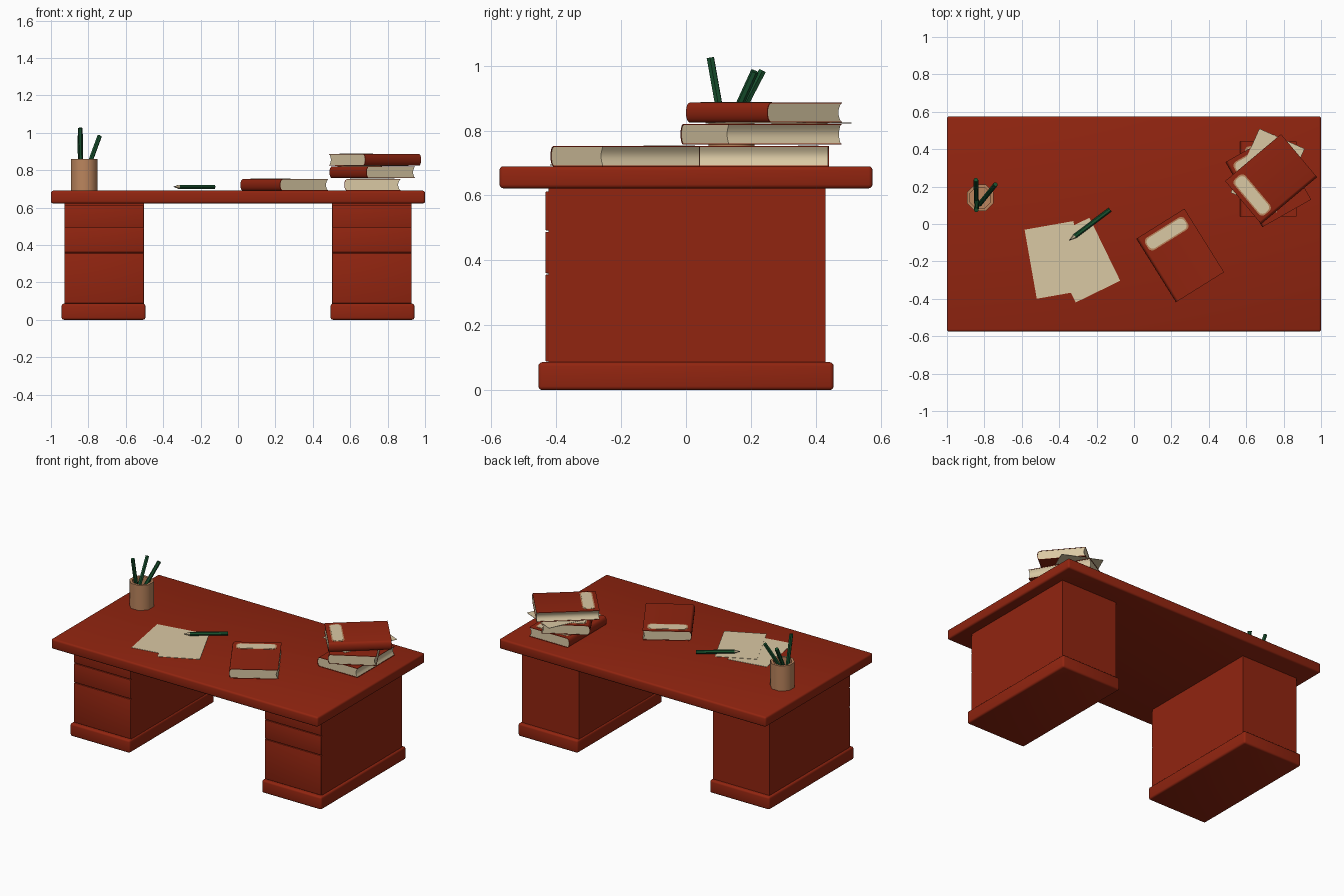
import bpy, bmesh, math
from mathutils import Vector, Matrix

if "Cube" in bpy.data.objects:
    bpy.data.objects.remove(bpy.data.objects["Cube"])


def material(name, rgb):
    m = bpy.data.materials.new(name)
    m.diffuse_color = (*rgb, 1)
    m.use_nodes = True
    m.node_tree.nodes["Principled BSDF"].inputs["Base Color"].default_value = m.diffuse_color
    return m


RED = material("red_wood", (0.285, 0.018, 0.005))
CREAM = material("cream_paper", (0.70, 0.58, 0.37))
TAN = material("tan_wood", (0.50, 0.235, 0.11))
GREEN = material("dark_green", (0.009, 0.084, 0.028))
LEAD = material("dark_lead", (0.02, 0.02, 0.02))


def finish(name, bm, mats, matrix=None, smooth=None):
    bmesh.ops.recalc_face_normals(bm, faces=bm.faces)
    me = bpy.data.meshes.new(name)
    bm.to_mesh(me)
    bm.free()
    for m in mats:
        me.materials.append(m)
    ob = bpy.data.objects.new(name, me)
    bpy.context.collection.objects.link(ob)
    if matrix:
        ob.matrix_world = matrix
    if smooth:
        bpy.context.view_layer.objects.active = ob
        ob.select_set(True)
        bpy.ops.object.shade_smooth_by_angle(angle=math.radians(smooth))
        ob.select_set(False)
    return ob


def box(name, lo, hi, mat, bevel=0.0, matrix=None):
    lo, hi = Vector(lo), Vector(hi)
    bm = bmesh.new()
    bmesh.ops.create_cube(bm, size=1)
    for v in bm.verts:
        v.co = (lo + hi) / 2 + Vector(a * b for a, b in zip(v.co, hi - lo))
    if bevel:
        bmesh.ops.bevel(bm, geom=bm.edges[:], offset=bevel, segments=3,
                        profile=0.5, affect='EDGES')
    return finish(name, bm, [mat], matrix, 40 if bevel else None)


def extrude(name, points, depth, mat, matrix, axis='Y'):
    """Prism from a closed 2D profile, centred along the extrusion axis."""
    bm = bmesh.new()
    if axis == 'Y':
        vs = [bm.verts.new((x, -depth / 2, z)) for x, z in points]
        step = Vector((0, depth, 0))
    else:
        vs = [bm.verts.new((x, y, 0)) for x, y in points]
        step = Vector((0, 0, depth))
    face = bm.faces.new(vs)
    ext = bmesh.ops.extrude_face_region(bm, geom=[face])
    bmesh.ops.translate(bm, vec=step,
                        verts=[g for g in ext['geom'] if isinstance(g, bmesh.types.BMVert)])
    return finish(name, bm, [mat], matrix, 35)


def place(x, y, z, deg):
    return Matrix.Translation((x, y, z)) @ Matrix.Rotation(math.radians(deg), 4, 'Z')


# Desk top
box("desk_top", (-1, -0.575, 0.622), (1, 0.575, 0.69), RED, 0.012)

# Two pedestals with plinth and three drawer fronts each
for side, s in (("left", -1), ("right", 1)):
    def part(name, x0, x1, y0, y1, z0, z1, bevel=0.0):
        a, b = sorted((s * x0, s * x1))
        box(f"{side}_{name}", (a, y0, z0), (b, y1, z1), RED, bevel)
    part("pedestal", 0.503, 0.928, -0.424, 0.43, 0.04, 0.63)
    part("plinth", 0.495, 0.943, -0.455, 0.455, 0.0, 0.086, 0.012)
    for i, (z0, z1) in enumerate(((0.088, 0.356), (0.36, 0.488), (0.492, 0.612))):
        part(f"drawer_{i + 1}", 0.503, 0.928, -0.433, -0.422, z0, z1, 0.003)


# Books: local -X is the rounded spine, label near +Y on the cover
def book(name, x, y, z, deg, w, length, t):
    mat = place(x, y, z, deg)
    h, c, bulge = t / 2, 0.003, 0.016
    arc = [math.radians(90 + 18 * i) for i in range(11)]
    x0 = -w / 2 + bulge

    def spine(inset):
        return [(x0 + (bulge - inset) * math.cos(a), h + (h - inset) * math.sin(a))
                for a in arc]
    outer, inner = spine(0), spine(c)
    r = w / 2
    cover = [(r, t)] + outer + [(r, 0), (r, c)] + inner[::-1] + [(r, t - c)]
    extrude(name + "_cover", cover, length, RED, mat)
    # page block with a hollow fore edge
    hollow = [(r - 0.002 - 0.010 * math.cos(math.pi * k / 10), h + (h - c) * k / 5)
              for k in range(-5, 6)]
    extrude(name + "_pages", inner + hollow, length - 0.004, CREAM, mat)
    # rounded label with a tan border
    for nm, lw, lh, zz, m in (("border", 0.25, 0.078, 0.001, TAN),
                              ("label", 0.236, 0.064, 0.002, CREAM)):
        pts, rad = [], 0.025
        for q, (sx, sy) in enumerate(((1, 1), (-1, 1), (-1, -1), (1, -1))):
            for k in range(5):
                a = math.radians(90 * q + 22.5 * k)
                pts.append((sx * (lw / 2 - rad) + rad * math.cos(a),
                            sy * (lh / 2 - rad) + rad * math.sin(a)))
        extrude(f"{name}_{nm}", pts, zz,
                m, mat @ Matrix.Translation((0, length / 2 - 0.063, t)), 'Z')


book("single_book", 0.247, -0.168, 0.69, 32, 0.303, 0.40, 0.062)
book("stack_bottom_book", 0.718, 0.24, 0.69, 0, 0.30, 0.40, 0.062)
book("stack_middle_book", 0.718, 0.231, 0.757, 29.5, 0.30, 0.40, 0.063)
book("stack_top_book", 0.733, 0.24, 0.8245, 130, 0.30, 0.39, 0.062)

# Loose paper sheets
for i, (x, y, z, deg) in enumerate(((-0.422, -0.192, 0.690, 10),
                                    (-0.275, -0.193, 0.693, 26),
                                    (0.715, 0.285, 0.8222, -24))):
    box(f"paper_sheet_{i + 1}", (-0.1325, -0.1875, 0), (0.1325, 0.1875, 0.002),
        CREAM, 0, place(x, y, z, deg))

# Pencil cup: hollow eight-sided pot made from rings
bm = bmesh.new()
rings = [[bm.verts.new((r * math.cos(math.pi * (k + 0.5) / 4),
                        r * math.sin(math.pi * (k + 0.5) / 4), z)) for k in range(8)]
         for r, z in ((0.077, 0), (0.077, 0.17), (0.06, 0.17), (0.06, 0.012))]
for a, b in zip(rings, rings[1:]):
    for k in range(8):
        bm.faces.new((a[k], a[(k + 1) % 8], b[(k + 1) % 8], b[k]))
bm.faces.new(rings[0])
bm.faces.new(rings[-1])
finish("pencil_cup", bm, [TAN], place(-0.822, 0.14, 0.69, 0), 50)


# Six-sided pencils: green shaft, wood cone, dark lead
def pencil(name, tip, end, r=0.0125):
    tip, end = Vector(tip), Vector(end)
    L = (end - tip).length
    bm = bmesh.new()
    loops = [[bm.verts.new((rr * math.cos(math.pi * k / 3), rr * math.sin(math.pi * k / 3), z))
              for k in range(6)]
             for rr, z in ((0.0008, 0), (0.004, 0.011), (r, 0.036), (r, L))]
    for i, (a, b) in enumerate(zip(loops, loops[1:])):
        for k in range(6):
            f = bm.faces.new((a[k], a[(k + 1) % 6], b[(k + 1) % 6], b[k]))
            f.material_index = 2 - i
    bm.faces.new(loops[0]).material_index = 2
    bm.faces.new(loops[-1])
    rot = (end - tip).to_track_quat('Z', 'Y').to_matrix().to_4x4()
    finish(name, bm, [GREEN, CREAM, LEAD], Matrix.Translation(tip) @ rot)


pencil("desk_pencil", (-0.345, -0.087, 0.711), (-0.128, 0.077, 0.711))
pencil("cup_pencil_1", (-0.838, 0.13, 0.715), (-0.843, 0.075, 1.025))
pencil("cup_pencil_2", (-0.843, 0.095, 0.715), (-0.845, 0.236, 0.985))
pencil("cup_pencil_3", (-0.838, 0.09, 0.715), (-0.74, 0.212, 0.982))
